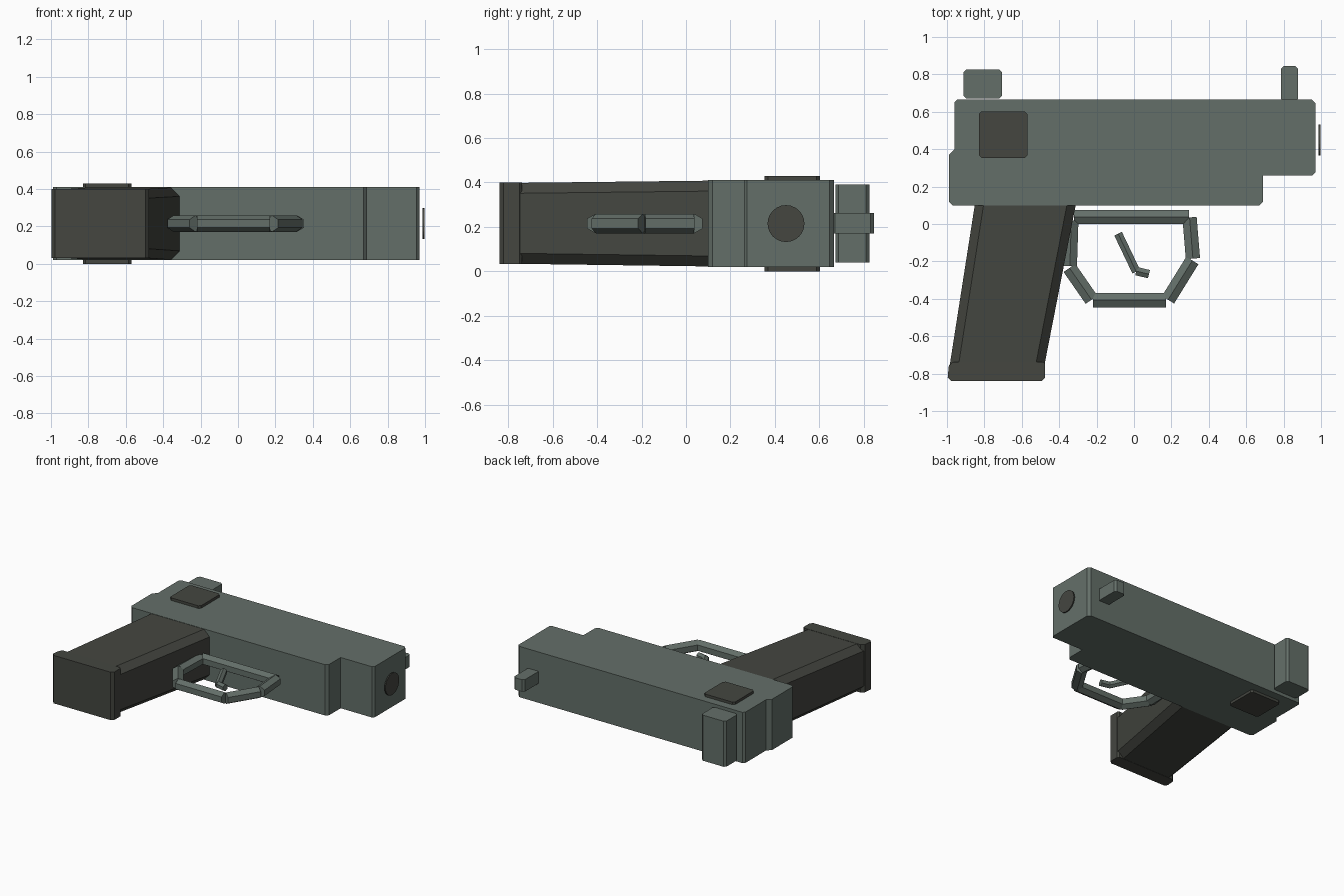
import bpy, bmesh, math
from mathutils import Vector

if "Cube" in bpy.data.objects:
    bpy.data.objects.remove(bpy.data.objects["Cube"])

MID = 0.215  # height of the symmetry plane


def material(name, rgb):
    m = bpy.data.materials.new(name)
    m.diffuse_color = (*rgb, 1)
    m.use_nodes = True
    m.node_tree.nodes["Principled BSDF"].inputs["Base Color"].default_value = m.diffuse_color
    return m


STEEL = material("grey green steel", (0.127, 0.159, 0.141))
DARK = material("dark grip", (0.058, 0.061, 0.051))


def loft(name, rings, mat):
    """Closed solid through rings with equal point counts."""
    bm = bmesh.new()
    loops = [[bm.verts.new(p) for p in r] for r in rings]
    n = len(loops[0])
    for a, b in zip(loops, loops[1:]):
        for i in range(n):
            j = (i + 1) % n
            bm.faces.new((a[i], a[j], b[j], b[i]))
    bm.faces.new(loops[0][::-1])
    bm.faces.new(loops[-1])
    bmesh.ops.recalc_face_normals(bm, faces=bm.faces)
    me = bpy.data.meshes.new(name)
    bm.to_mesh(me)
    bm.free()
    me.materials.append(mat)
    ob = bpy.data.objects.new(name, me)
    bpy.context.collection.objects.link(ob)
    return ob


def chamfered(pts, sizes):
    """Cut each corner of a 2D outline by its own size."""
    out = []
    for i, (p, c) in enumerate(zip(pts, sizes)):
        p = Vector(p)
        if c == 0:
            out.append(p)
            continue
        for q in (pts[i - 1], pts[(i + 1) % len(pts)]):
            out.append(p + (Vector(q) - p).normalized() * c)
    return out


def prism(name, outline, z0, z1, mat):
    return loft(name, [[(p[0], p[1], z) for p in outline] for z in (z0, z1)], mat)


def block(name, x0, x1, y0, y1, z0, z1, mat, c=0.015):
    box = [(x0, y0), (x1, y0), (x1, y1), (x0, y1)]
    return prism(name, chamfered(box, [c] * 4), z0, z1, mat)


def bar(name, a, b, r, sides, mat, z=MID):
    """Straight rod between two points in the symmetry plane."""
    a, b = Vector((*a, z)), Vector((*b, z))
    side = (b - a).normalized().cross(Vector((0, 0, 1)))
    ring = [side * (r * math.sin(t)) + Vector((0, 0, r * math.cos(t)))
            for t in (2 * math.pi * k / sides for k in range(sides))]
    return loft(name, [[e + o for o in ring] for e in (a, b)], mat)


# Main body
body = [(-0.99, 0.10), (0.69, 0.10), (0.69, 0.26), (0.97, 0.26),
        (0.97, 0.665), (-0.96, 0.665), (-0.96, 0.40), (-0.99, 0.37)]
prism("body", chamfered(body, [0.02, 0.02, 0, 0.015, 0.02, 0.015, 0, 0]), 0.02, 0.41, STEEL)

# Side plates
for label, z0, z1 in (("lower", 0.0, 0.025), ("upper", 0.405, 0.43)):
    block(label + "_side_plate", -0.83, -0.57, 0.353, 0.602, z0, z1, DARK)

# Sights
block("rear_sight", -0.912, -0.705, 0.672, 0.825, 0.04, 0.39, STEEL)
block("front_sight", 0.786, 0.877, 0.655, 0.845, 0.17, 0.262, STEEL)

# Muzzle disc
bar("muzzle_disc", (0.987, 0.45), (0.996, 0.45), 0.083, 24, DARK)


# Slanted grip with chamfered long edges
def grip_ring(x0, x1, y, z0, z1):
    box = [(x0, z0), (x1, z0), (x1, z1), (x0, z1)]
    return [(p[0], y, p[1]) for p in chamfered(box, [0.047] * 4)]


loft("grip", [grip_ring(-0.85, -0.31, 0.11, 0.022, 0.408),
              grip_ring(-0.986, -0.48, -0.76, 0.034, 0.398)], DARK)
base = [(-0.998, -0.84), (-0.475, -0.84), (-0.475, -0.737), (-0.988, -0.737)]
prism("grip_base", chamfered(base, [0.02, 0.02, 0.012, 0.02]), 0.032, 0.40, DARK)

# Trigger guard made of six hexagonal rods
guard = [((-0.32, 0.037), (0.295, 0.037)), ((0.297, 0.035), (0.315, -0.185)),
         ((0.312, -0.195), (0.182, -0.405)), ((0.172, -0.407), (-0.22, -0.407)),
         ((-0.227, -0.405), (-0.345, -0.235)), ((-0.343, -0.225), (-0.335, 0.02))]
for i, (a, b) in enumerate(guard):
    bar(f"trigger_guard_{i + 1}", a, b, 0.044, 6, STEEL)

# Trigger
bar("trigger", (-0.085, -0.052), (0.012, -0.255), 0.026, 6, STEEL)
bar("trigger_tip", (0.012, -0.252), (0.08, -0.268), 0.026, 6, STEEL)
